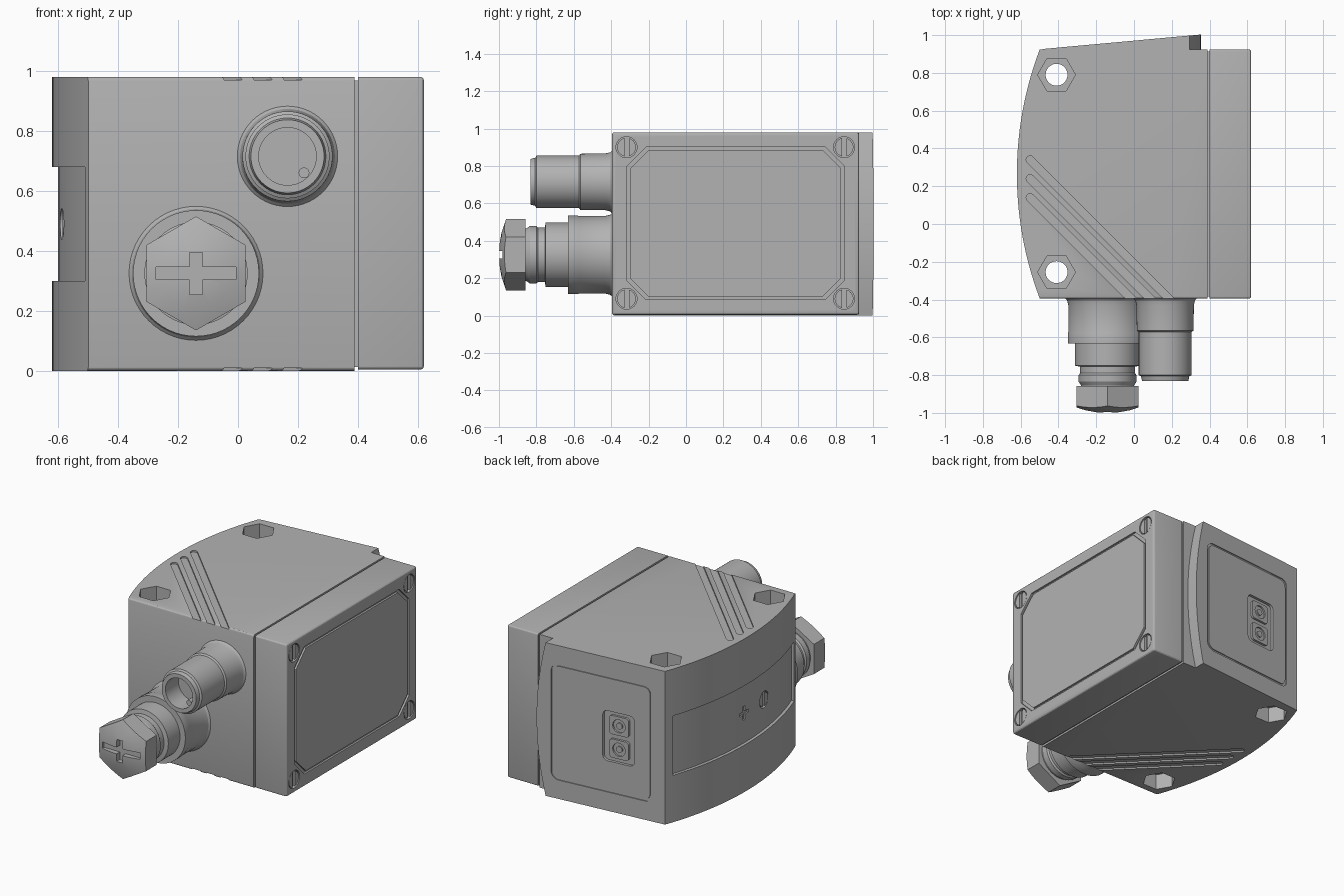
import bpy, bmesh
from math import sin, cos, pi, sqrt

if "Cube" in bpy.data.objects:
    bpy.data.objects.remove(bpy.data.objects["Cube"])

grey = bpy.data.materials.new("grey_plastic")
grey.use_nodes = True
COLOUR = (0.45, 0.45, 0.45, 1)
grey.diffuse_color = COLOUR
grey.node_tree.nodes["Principled BSDF"].inputs["Base Color"].default_value = COLOUR

TOP, FRONT, BACK, MID_Y = 0.98, -0.395, 0.925, 0.265
RADIUS = 1.86


def arc_x(y):
    """Curved side wall of the housing."""
    return -0.62 + RADIUS - sqrt(RADIUS ** 2 - (y - MID_Y) ** 2)


def slope(x):
    """Slanted rear face."""
    return BACK + 0.075 * (x + 0.5) / 0.82


def bulge(x, z):
    """Bow the +x side of a rear outline."""
    return x - 0.06 * ((z - TOP / 2) / (TOP / 2)) ** 2 if x > 0 else x


def finish(name, bm):
    bmesh.ops.remove_doubles(bm, verts=bm.verts, dist=1e-5)
    bmesh.ops.recalc_face_normals(bm, faces=bm.faces)
    mesh = bpy.data.meshes.new(name)
    bm.to_mesh(mesh)
    bm.free()
    mesh.materials.append(grey)
    ob = bpy.data.objects.new(name, mesh)
    bpy.context.collection.objects.link(ob)
    return ob


def prism(name, pts, a, b, axis="z", slanted=False):
    """Extrude a 2D outline from a to b along an axis."""
    def place(u, v, w):
        if axis == "z":
            return (u, v, w)
        if axis == "x":
            return (w, u, v)
        return (u, w + (slope(u) if slanted else 0), v)
    bm = bmesh.new()
    lo = [bm.verts.new(place(u, v, a)) for u, v in pts]
    hi = [bm.verts.new(place(u, v, b)) for u, v in pts]
    bm.faces.new(lo)
    bm.faces.new(hi)
    for i in range(len(pts)):
        j = (i + 1) % len(pts)
        bm.faces.new((lo[i], lo[j], hi[j], hi[i]))
    return finish(name, bm)


def ngon(u, v, r, n, turn=0.0):
    return [(u + r * cos(turn + 2 * pi * i / n), v + r * sin(turn + 2 * pi * i / n)) for i in range(n)]


def rect(u0, v0, u1, v1):
    return [(u0, v0), (u1, v0), (u1, v1), (u0, v1)]


def rounded(u0, v0, u1, v1, r, steps=5):
    """Rectangle with rounded corners; one step gives chamfers."""
    pts = []
    for k, (u, v) in enumerate(rect(u0 + r, v0 + r, u1 - r, v1 - r)):
        for i in range(steps + 1):
            t = pi + k * pi / 2 + i * pi / 2 / steps
            pts.append((u + r * cos(t), v + r * sin(t)))
    return pts


def lathe(name, x, z, profile, n=56):
    """Turn (radius, y) points about an axis parallel to y."""
    bm = bmesh.new()
    rings = [[bm.verts.new((x + r * cos(2 * pi * i / n), y, z + r * sin(2 * pi * i / n)))
              for i in range(n)] for r, y in profile]
    for p, q in zip(rings, rings[1:]):
        for i in range(n):
            j = (i + 1) % n
            bm.faces.new((p[i], p[j], q[j], q[i]))
    return finish(name, bm)


def cut(target, tool, mode="DIFFERENCE"):
    mod = target.modifiers.new("cut", "BOOLEAN")
    mod.operation, mod.solver, mod.object = mode, "EXACT", tool
    bpy.context.view_layer.objects.active = target
    bpy.ops.object.modifier_apply(modifier=mod.name)
    bpy.data.objects.remove(tool)


def soften(ob, width, rule):
    """Round the edges chosen by a rule on their end points."""
    bm = bmesh.new()
    bm.from_mesh(ob.data)
    edges = [e for e in bm.edges if rule(e.verts[0].co, e.verts[1].co)]
    bmesh.ops.bevel(bm, geom=edges, offset=width, segments=3, profile=0.5, affect="EDGES")
    bm.to_mesh(ob.data)
    bm.free()


# Housing with one bowed side
steps = 28
ys = [BACK + (FRONT - BACK) * i / steps for i in range(steps + 1)]
outline = [(arc_x(y), y) for y in ys] + [(0.388, FRONT), (0.388, BACK)]
body = prism("housing", outline, 0, TOP)
soften(body, 0.014, lambda p, q: p.y < FRONT + 0.001 and q.y < FRONT + 0.001 and abs(p.z - q.z) < 0.01)

# Recessed band along the bowed side
band_ys = [0.87 - 1.235 * i / steps for i in range(steps + 1)]
band = [(arc_x(y) + 0.02, y) for y in band_ys] + [(-0.8, band_ys[-1]), (-0.8, band_ys[0])]
cut(body, prism("band_cutter", band, 0.30, 0.68))

# Mounting holes with hexagonal pockets at both ends
for y in (0.79, -0.255):
    cut(body, prism("hole_cutter", ngon(-0.41, y, 0.058, 32), -0.1, 1.1))
    for a, b in ((-0.1, 0.1), (TOP - 0.1, 1.1)):
        cut(body, prism("hex_cutter", ngon(-0.41, y, 0.1, 6), a, b))

# Diagonal grooves on the top and underside
for c in (-0.21, -0.31, -0.41):
    x0, y0, r = -0.55, c + 0.55, 0.021
    pts = [(x0 + r * cos(pi / 4 + pi * i / 8), y0 + r * sin(pi / 4 + pi * i / 8)) for i in range(9)]
    pts += [(px + 1, py - 1) for px, py in (pts[-1], pts[0])]
    for a, b in ((-0.1, 0.01), (TOP - 0.01, 1.1)):
        cut(body, prism("groove_cutter", pts, a, b))

# Adjuster screw and cross mark in the band
sx = arc_x(0.05) + 0.02
cut(body, prism("pocket_cutter", ngon(0.05, 0.49, 0.052, 32), -0.8, sx + 0.02, "x"))
adjuster = prism("adjuster_screw", ngon(0.05, 0.49, 0.044, 32), sx + 0.002, sx + 0.05, "x")
cut(adjuster, prism("slot_cutter", rect(0.041, 0.4, 0.059, 0.6), -0.8, sx + 0.015, "x"))
for w, h in ((0.045, 0.01), (0.01, 0.045)):
    cut(body, prism("mark_cutter", rect(0.27 - w, 0.49 - h, 0.27 + w, 0.49 + h), -0.8, -0.59, "x"))

# Slanted rear plate with a bowed edge
zs = [TOP * i / 20 for i in range(21)]
edge = [(-0.485, 0), (-0.485, TOP)] + [(bulge(0.355, z), z) for z in reversed(zs)]
rear = prism("rear_plate", edge, -0.3, 0, "y", True)
cut(rear, prism("trim_cutter", rect(-1, 0.5, 1, 0.92), -0.5, 1.5))


def rear_outline(m):
    pts = rounded(-0.41 + m, 0.12 + m, 0.285 - m, 0.86 - m, 0.04)
    return [(bulge(u, v), v) for u, v in pts]


ring = prism("frame_cutter", rear_outline(0), -0.006, 0.1, "y", True)
cut(ring, prism("frame_core", rear_outline(0.011), -0.1, 0.2, "y", True))
cut(rear, ring)

# Button tray with two dimpled keys
cut(rear, prism("tray_cutter", rounded(-0.295, 0.32, -0.085, 0.64, 0.03), -0.018, 0.1, "y", True))
for side, z in (("lower", 0.405), ("upper", 0.555)):
    key = prism(side + "_button", rounded(-0.255, z - 0.06, -0.125, z + 0.06, 0.02), -0.022, -0.004, "y", True)
    cut(key, prism("dimple_cutter", ngon(-0.19, z, 0.042, 24), -0.014, 0.1, "y", True))
    prism(side + "_button_dot", ngon(-0.19, z, 0.02, 20), -0.02, -0.006, "y", True)

# Lid and the seam between it and the housing
m = 0.012
prism("seam_core", rect(FRONT + m, m, BACK - m, TOP - m), 0.37, 0.42, "x")
lid = prism("lid", rect(FRONT, 0.004, BACK, TOP), 0.4, 0.62, "x")
soften(lid, 0.013, lambda p, q: max(p.x, q.x) > 0.6)


def lid_outline(m):
    y0, z0, y1, z1 = -0.315 + m, 0.085 + m, 0.845 - m, 0.9 - m
    return rounded(y0, z0, y1, z1, 0.1, 1)


ring = prism("panel_cutter", lid_outline(0), 0.608, 0.7, "x")
cut(ring, prism("panel_core", lid_outline(0.015), 0.5, 0.8, "x"))
cut(lid, ring)

# Slotted corner screws
for y in (-0.318, 0.845):
    for z in (0.09, 0.9):
        cut(lid, prism("pocket_cutter", ngon(y, z, 0.056, 32), 0.6, 0.7, "x"))
        screw = prism("corner_screw", ngon(y, z, 0.05, 32), 0.59, 0.617, "x")
        cut(screw, prism("slot_cutter", rect(y - 0.012, z - 0.1, y + 0.012, z + 0.1), 0.603, 0.7, "x"))

# Plug socket on the front
X, Z = 0.165, 0.715
lathe("plug_socket", X, Z, [(0, -0.38), (0.172, -0.39), (0.158, -0.405), (0.152, -0.43), (0.15, -0.565),
      (0.14, -0.572), (0.14, -0.8), (0.128, -0.806), (0.122, -0.832), (0.096, -0.832), (0.096, -0.7), (0, -0.7)])
prism("socket_key", ngon(0.22, 0.66, 0.018, 16), -0.81, -0.69, "y")

# Cable gland with stepped collars
X, Z = -0.14, 0.325
lathe("cable_gland", X, Z, [(0, -0.38), (0.228, -0.39), (0.214, -0.405), (0.208, -0.43), (0.208, -0.575),
      (0.21, -0.58), (0.21, -0.632), (0.172, -0.632), (0.172, -0.75), (0.145, -0.755), (0.145, -0.79),
      (0.153, -0.8), (0.153, -0.835), (0.14, -0.855), (0.14, -0.88), (0, -0.88)])

# Hexagonal domed cap with a cross slot
cap = prism("gland_cap", ngon(X, Z, 0.19, 6, pi / 2), -1.02, -0.858, "y")
dome = lathe("dome_cutter", X, Z, [(0, -1.0), (0.06, -0.997), (0.12, -0.986), (0.192, -0.962), (0.192, -0.8), (0, -0.8)])
cut(cap, dome, "INTERSECT")
for w, h in ((0.133, 0.021), (0.021, 0.07)):
    cut(cap, prism("slot_cutter", rect(X - w, Z - h, X + w, Z + h), -1.1, -0.965, "y"))

# Smooth shading with sharp creases
for ob in bpy.data.objects:
    if ob.type == "MESH":
        ob.select_set(True)
bpy.context.view_layer.objects.active = body
bpy.ops.object.shade_smooth_by_angle(angle=pi / 7)
